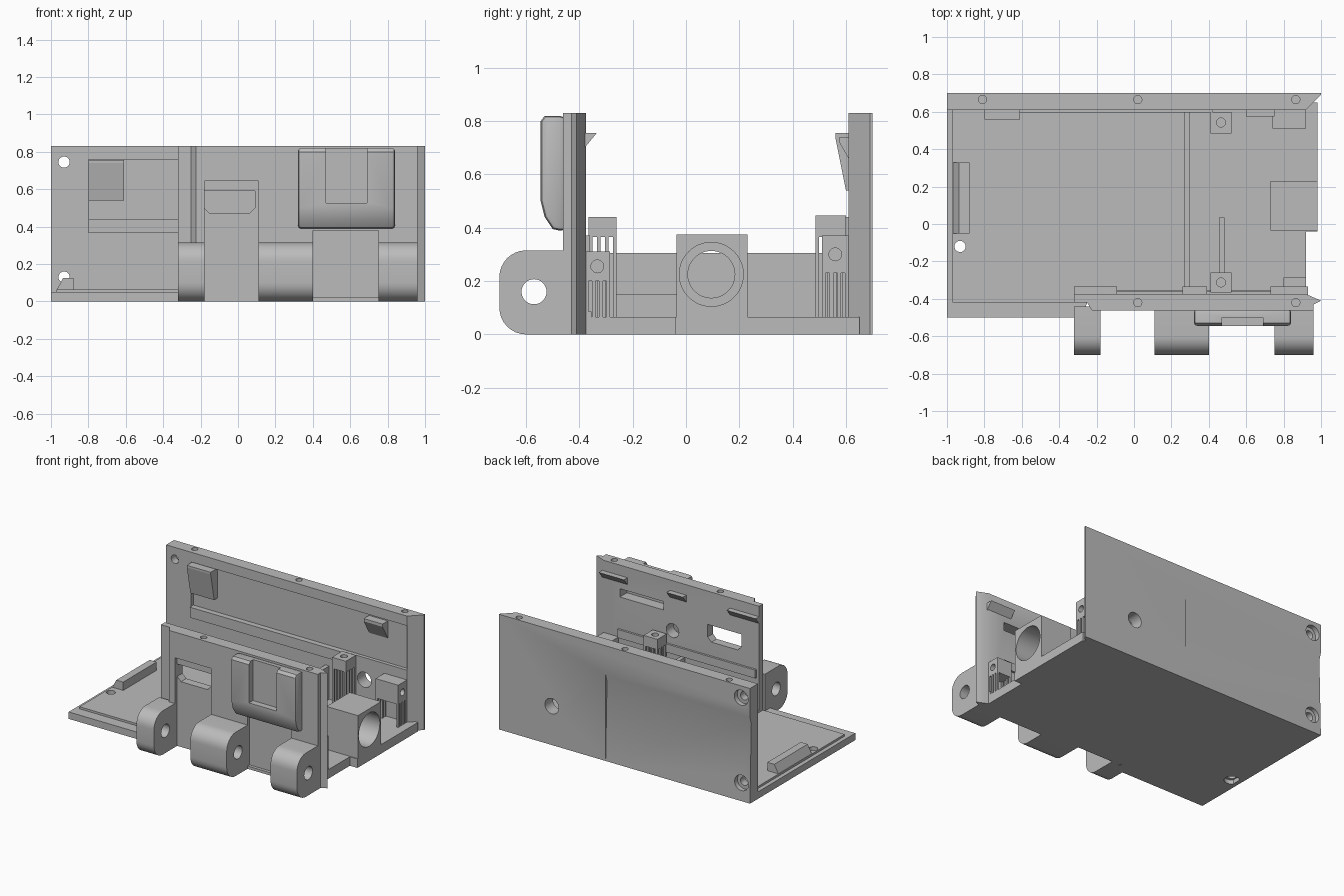
import bpy
import bmesh
import math
from mathutils import Vector

old = bpy.data.objects.get("Cube")
if old:
    bpy.data.objects.remove(old, do_unlink=True)

GREY = (0.5, 0.5, 0.5, 1)
grey = bpy.data.materials.new("plain grey")
grey.use_nodes = True
grey.diffuse_color = GREY
grey.node_tree.nodes["Principled BSDF"].inputs["Base Color"].default_value = GREY


def prism(name, points, axis, a, b):
    """Extrude a profile along an axis; the profile uses the other two axes in order."""
    def place(p, t):
        return {"x": (t, p[0], p[1]), "y": (p[0], t, p[1]), "z": (p[0], p[1], t)}[axis]
    bm = bmesh.new()
    face = bm.faces.new([bm.verts.new(place(p, a)) for p in points])
    step = Vector(place((0, 0), b - a))
    made = bmesh.ops.extrude_face_region(bm, geom=[face])["geom"]
    bmesh.ops.translate(bm, vec=step, verts=[v for v in made if isinstance(v, bmesh.types.BMVert)])
    bmesh.ops.recalc_face_normals(bm, faces=bm.faces[:])
    mesh = bpy.data.meshes.new(name)
    bm.to_mesh(mesh)
    bm.free()
    mesh.materials.append(grey)
    obj = bpy.data.objects.new(name, mesh)
    bpy.context.collection.objects.link(obj)
    return obj


def box(name, x, y, z):
    return prism(name, [(x[0], y[0]), (x[1], y[0]), (x[1], y[1]), (x[0], y[1])], "z", *z)


def rod(name, centre, r, axis, a, b, sides=32):
    turn = 2 * math.pi / sides
    pts = [(centre[0] + r * math.cos(i * turn), centre[1] + r * math.sin(i * turn)) for i in range(sides)]
    return prism(name, pts, axis, a, b)


def bake(obj):
    graph = bpy.context.evaluated_depsgraph_get()
    obj.data = bpy.data.meshes.new_from_object(obj.evaluated_get(graph))
    obj.modifiers.clear()


def cut(obj, *cutters):
    for c in cutters:
        c.hide_render = True
        m = obj.modifiers.new("cut", "BOOLEAN")
        m.operation, m.solver, m.object = "DIFFERENCE", "EXACT", c
        bpy.context.view_layer.update()
        bake(obj)
        bpy.data.objects.remove(c, do_unlink=True)


def smooth(obj):
    bpy.ops.object.select_all(action="DESELECT")
    obj.select_set(True)
    bpy.context.view_layer.objects.active = obj
    bpy.ops.object.shade_smooth_by_angle(angle=math.radians(30))


# floor with a lower lip along the open edges
floor = prism("floor", [(-0.97, -0.42), (0.92, -0.42), (0.92, -0.04), (0.98, -0.04),
                        (0.98, 0.65), (-0.97, 0.65)], "z", 0, 0.065)
lip = prism("floor_lip", [(-1, -0.5), (-0.28, -0.5), (-0.25, -0.42), (-0.97, -0.42),
                          (-0.97, 0.61), (-1, 0.61)], "z", 0, 0.05)
cut(floor, rod("cutter", (-0.93, -0.12), 0.03, "z", -0.1, 0.2),
    rod("cutter", (-0.93, -0.12), 0.05, "z", -0.1, 0.03))
prism("floor_latch", [(-0.97, 0.06), (-0.935, 0.125), (-0.88, 0.125), (-0.88, 0.06)],
      "y", -0.05, 0.33)

# back wall with inner panel recess, outer ramped recess and screw holes
back = prism("back_wall", [(-1, 0.61), (0.92, 0.61), (1, 0.69), (1, 0.7), (-1, 0.7)], "z", 0, 0.83)
cut(back, box("cutter", (-0.8, 0.92), (0.5, 0.635), (0.44, 0.76)),
    prism("cutter", [(0.7, 0), (0.685, 0.57), (0.7, 0.62), (0.8, 0.62), (0.8, 0)], "x", -1.1, 0.15),
    rod("cutter", (0.58, 0.28), 0.055, "y", 0.5, 0.8))
for z in (0.13, 0.745):
    cut(back, rod("cutter", (-0.93, z), 0.03, "y", 0.5, 0.8),
        rod("cutter", (-0.93, z), 0.055, "y", 0.665, 0.8))
for x in (-0.81, 0.02, 0.865):
    cut(back, rod("cutter", (x, 0.665), 0.022, "z", 0.72, 0.9, 20))
box("back_wall_rail", (-0.8, 0.42), (0.595, 0.612), (0.365, 0.44))
prism("back_snap_right", [(0.638, 0.755), (0.56, 0.755), (0.56, 0.74), (0.6, 0.54), (0.638, 0.54)],
      "x", -0.8, -0.61)
prism("back_snap_left", [(0.638, 0.74), (0.575, 0.74), (0.575, 0.72), (0.638, 0.61)],
      "x", 0.6, 0.75)

# front wall, stepped at its free end and pointed at the other
front = prism("front_wall", [(-0.32, -0.42), (-0.25, -0.42), (-0.225, -0.462), (0.96, -0.462),
                             (0.96, -0.43), (1, -0.41), (0.92, -0.375), (-0.32, -0.375)],
              "z", 0, 0.83)
cut(front, box("cutter", (-0.18, 0.11), (-0.6, -0.435), (-0.1, 0.645)),
    box("cutter", (0.4, 0.75), (-0.6, -0.44), (0.02, 0.38)),
    prism("cutter", [(-0.18, 0.5), (-0.15, 0.47), (0.06, 0.47), (0.09, 0.5), (0.09, 0.59),
                     (-0.18, 0.59)], "y", -0.6, -0.2),
    box("cutter", (0.44, 0.79), (-0.6, -0.2), (0.6, 0.66)),
    rod("cutter", (0.37, 0.47), 0.05, "y", -0.47, -0.2))
for x in (0.02, 0.865):
    cut(front, rod("cutter", (x, -0.42), 0.022, "z", 0.72, 0.9, 20))
for i, (a, b) in enumerate([(-0.32, -0.09), (0.26, 0.39), (0.73, 0.93)]):
    prism(f"front_snap_{i + 1}", [(-0.38, 0.7), (-0.335, 0.755), (-0.38, 0.755)], "x", a, b)
box("front_wall_rail", (-0.3, 0.8), (-0.38, -0.36), (0.31, 0.37))
box("front_wall_foot", (-0.32, 0.92), (-0.38, -0.355), (0.06, 0.085))

# notched catch pad on the outside of the front wall
pad = prism("catch_pad", [(-0.455, 0.385), (-0.5, 0.395), (-0.53, 0.44), (-0.545, 0.5),
                          (-0.545, 0.8), (-0.53, 0.82), (-0.455, 0.82)], "x", 0.32, 0.84)
bev = pad.modifiers.new("bevel", "BEVEL")
bev.width, bev.segments, bev.limit_method, bev.angle_limit = 0.018, 2, "ANGLE", math.radians(60)
bpy.context.view_layer.update()
bake(pad)
cut(pad, box("cutter", (0.47, 0.69), (-0.6, -0.5), (0.525, 0.9)))

# hinge knuckles with a pin bore
profile = [(-0.44, 0), (-0.44, 0.315)]
for cy, cz, r, start in ((-0.6, 0.215, 0.1, 90), (-0.6, 0.1, 0.1, 180)):
    for k in range(9):
        a = math.radians(start + k * 90 / 8)
        profile.append((cy + r * math.cos(a), cz + r * math.sin(a)))
knuckles = []
for i, (a, b) in enumerate([(-0.32, -0.18), (0.11, 0.4), (0.75, 0.96)]):
    k = prism(f"hinge_knuckle_{i + 1}", profile, "x", a, b)
    cut(k, rod("cutter", (-0.57, 0.16), 0.047, "x", a - 0.1, b + 0.1))
    knuckles.append(k)

# socket housing with a stepped round bore
socket = box("socket_housing", (0.73, 0.98), (-0.035, 0.23), (0, 0.375))
cut(socket, rod("cutter", (0.095, 0.225), 0.12, "x", 0.78, 1.1, 48),
    rod("cutter", (0.095, 0.225), 0.088, "x", 0.6, 0.9, 48))

# inner partitions
box("cross_partition", (0.27, 0.3), (-0.375, 0.61), (0.06, 0.305))
box("short_partition", (0.455, 0.485), (-0.26, 0.035), (0.06, 0.15))


def post(name, x, y, z, axis):
    """Drilled block standing on two rows of slim pins."""
    block = box(name, x, y, z)
    if axis == "z":
        centre, end = ((x[0] + x[1]) / 2, (y[0] + y[1]) / 2), z[1]
    else:
        centre, end = ((y[0] + y[1]) / 2, (z[0] + z[1]) / 2), x[1]
    cut(block, rod("cutter", centre, 0.024, axis, end - 0.06, end + 0.1, 20))
    t = 0.014
    for px in (x[0], x[1] - t):
        for i in range(4):
            py = y[0] + i * (y[1] - y[0] - t) / 3
            box(name + "_pin", (px, px + t), (py, py + t), (0.06, z[0] + 0.005))
    return block


posts = [
    post("back_tall_post", (0.41, 0.52), (0.485, 0.6), (0.365, 0.445), "z"),
    post("front_tall_post", (0.41, 0.52), (-0.365, -0.26), (0.365, 0.44), "z"),
    post("back_end_post", (0.74, 0.92), (0.51, 0.61), (0.23, 0.37), "x"),
    post("front_end_post", (0.8, 0.92), (-0.38, -0.285), (0.2, 0.31), "x"),
]

for obj in [floor, back, front, pad, socket] + knuckles + posts:
    smooth(obj)
